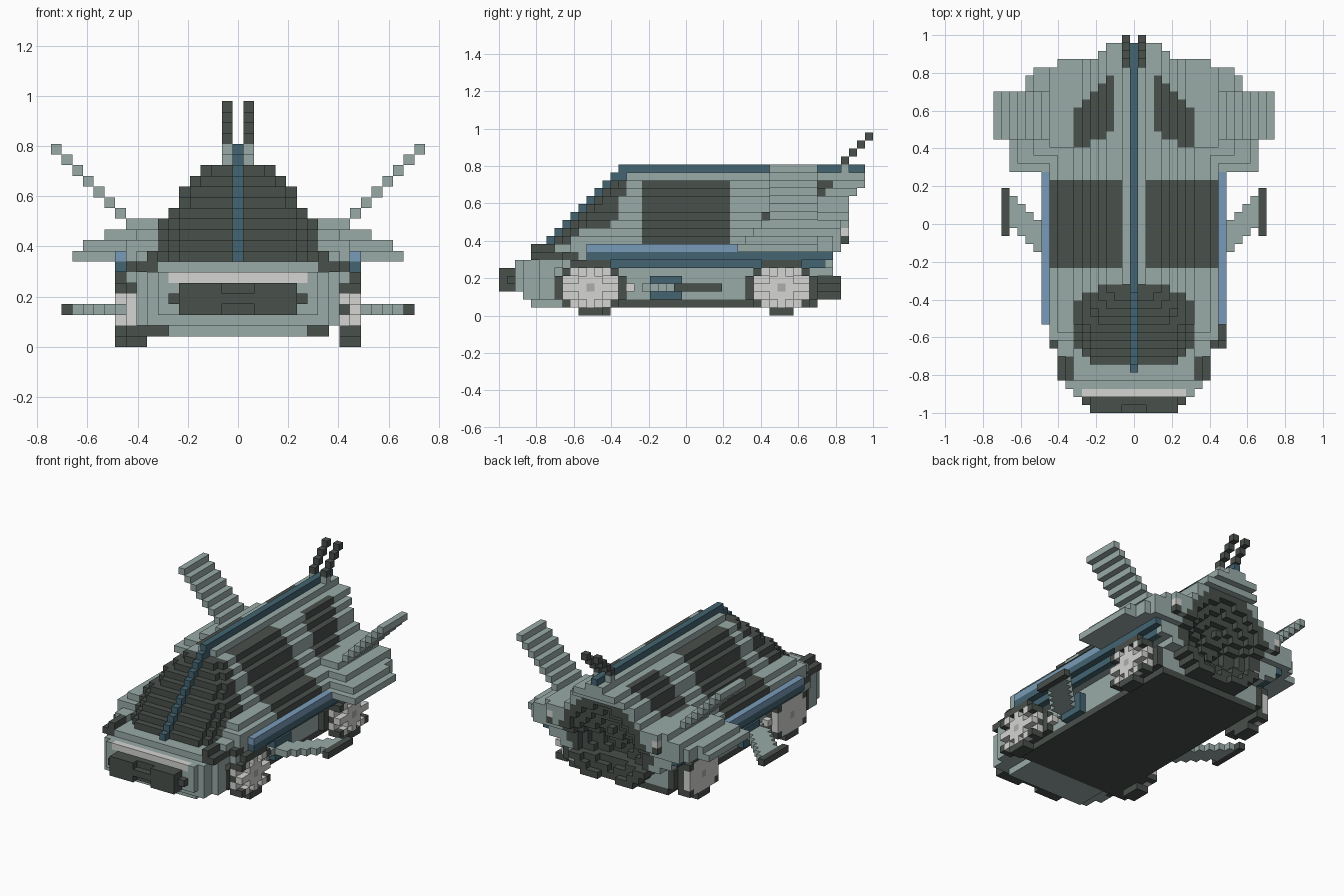
import bpy
import bmesh
from mathutils import Vector

cube = bpy.data.objects.get("Cube")
if cube:
    bpy.data.objects.remove(cube, do_unlink=True)

V = 2 / 47  # block size


def material(name, rgb):
    m = bpy.data.materials.new(name)
    m.use_nodes = True
    m.diffuse_color = (*rgb, 1)
    m.node_tree.nodes["Principled BSDF"].inputs["Base Color"].default_value = (*rgb, 1)
    return m


MATS = [
    material("grey_green", (0.32, 0.41, 0.39)),
    material("dark_grey", (0.066, 0.08, 0.071)),
    material("deep_blue", (0.056, 0.128, 0.165)),
    material("rail_blue", (0.19, 0.33, 0.48)),
    material("light_grey", (0.66, 0.66, 0.65)),
    material("mid_grey", (0.42, 0.42, 0.41)),
]
GREEN, DARK, DEEP, RAIL, LIGHT, MID = range(len(MATS))
cells = {}  # block position -> (part, colour)


def span(a, b):
    return range(a, b + 1)


def put(part, colour, i, j, k):
    """Place one block on both sides of the centre plane."""
    for s in (i, -i):
        cells[s, j, k] = (part, colour)


def box(part, colour, xs, ys, zs):
    for i in span(*xs):
        for j in span(*ys):
            for k in span(*zs):
                put(part, colour, i, j, k)


# Lower hull, nose and floor
box("lower_hull", GREEN, (0, 8), (-19, 16), (2, 4))
box("lower_hull", GREEN, (0, 8), (-19, 18), (5, 5))
box("lower_hull", GREEN, (0, 6), (-19, -15), (1, 1))
box("lower_hull", GREEN, (9, 9), (-18, -17), (2, 6))
box("floor_pan", DARK, (0, 8), (-14, 16), (1, 1))
box("nose", GREEN, (0, 8), (-20, -20), (2, 6))
box("nose", GREEN, (0, 7), (-21, -21), (3, 6))
box("nose_strip", LIGHT, (0, 6), (-21, -21), (6, 6))
box("grille", DARK, (0, 5), (-22, -22), (3, 5))
box("grille", DARK, (6, 6), (-22, -22), (4, 4))
box("grille", DARK, (2, 5), (-23, -23), (3, 5))
box("grille", DARK, (0, 1), (-23, -23), (4, 4))

# Waist deck with rounded front corners, hood and headlights
for i in span(0, 10):
    front = -19 if i < 9 else -18 if i == 9 else -15
    box("waist", GREEN, (i, i), (front, 18), (6, 7))
box("headlight", DARK, (9, 9), (-19, -14), (7, 7))
box("headlight", DARK, (8, 8), (-19, -17), (7, 8))
box("headlight", DARK, (10, 10), (-15, -14), (7, 7))

# Cabin: stepped widths, raked windscreen, side windows, rear quarter windows
WIDTH = {8: 10, 9: 10, 10: 9, 11: 7, 12: 6, 13: 5, 14: 5, 15: 4, 16: 3, 17: 1}
SCREEN_END = {8: -13, 9: -13, 10: -11, 11: -10, 12: -9, 13: -9, 14: -9, 15: -8, 16: -8}
QUARTER = {3: (12, 18), 4: (11, 17), 5: (11, 16), 6: (10, 15), 7: (10, 14)}


def tail_limit(i, k):
    end = 22 if k > 15 else 21 if k == 15 else 20 if k > 8 else 19
    return min(end, 22 if i < 4 else 21 if i < 5 else 20 if i < 10 else 19)


for k, w in WIDTH.items():
    for i in span(0, w):
        front = k - 25 + max(0, i - 5, i - w + 1 if w < 7 else 0)
        if k == 17:
            front = -7
        elif i > 7:
            front = -16 if k == 8 and i < 10 else -14 if k < 10 else -13
        for j in span(front, tail_limit(i, k)):
            part, colour = "cabin", GREEN
            if i <= 7 and k < 17 and j <= SCREEN_END[k]:
                part, colour = "windscreen", DARK
            elif i >= 2 and k >= 9 and abs(j) <= 5:
                part, colour = "side_window", DARK
            elif k > 10 and i in QUARTER and QUARTER[i][0] <= j <= QUARTER[i][1]:
                part, colour = "quarter_window", DARK
            put(part, colour, i, j, k)

# Rear fenders: stepped slabs tapering to the tail
for k, w in ((8, 15), (9, 14), (10, 12), (11, 10)):
    for j in span(k - 1, 20 if k > 8 else 19):
        cap = 15 if j < 17 else 13 if j < 19 else 12 if j < 20 else 9
        box("rear_fender", GREEN, (WIDTH[k] + 1, min(w, cap)), (j, j), (k, k))
put("tail_light", LIGHT, 9, 20, 10)
put("tail_light", DARK, 9, 20, 9)

# Round rear exhaust with concentric recessed rings, framed by the body
for i in span(0, 7):
    for k in span(2, 14):
        r = (i * i + (k - 7.5) ** 2) ** 0.5
        if r < 7.2:
            recess = 0 if r > 5.8 else 1 if r > 4.5 else 2 if r > 3 else 3 if r > 1.6 else 2
            rim = 20 if k > 8 else 19 if k in (2, 3, 4, 8) else 18
            for j in span(15, 22):
                for s in (i, -i):
                    cells.pop((s, j, k), None)
            box("rear_exhaust", DARK, (i, i), (14, rim - recess), (k, k))

# Centre spine running from the hood over the roof
for k in span(8, 18):
    box("spine", DEEP, (0, 0), (k - 26, k - 25), (k, k))
box("spine", DEEP, (0, 0), (-8, 22), (18, 18))
box("antenna_base", GREEN, (1, 1), (20, 20), (18, 18))
for step in range(4):
    put("antenna", DARK, 1, 20 + step, 19 + step)

# Slanted rear wings
for k in span(12, 18):
    box("rear_wing", GREEN, (k - 1, k - 1), (11, 16), (k, k))

# Side rails
box("lower_rail", DEEP, (10, 10), (-10, 17), (6, 6))
box("lower_rail", DEEP, (11, 11), (-12, 18), (7, 7))
box("upper_rail", RAIL, (11, 11), (-12, 6), (8, 8))

# Swept side winglets with end plates, mounts and pipes
box("winglet_mount", DEEP, (9, 9), (-4, -1), (2, 4))
for i, ys in {9: (-5, -3), 10: (-4, -2), 11: (-4, -1), 12: (-3, 0),
              13: (-2, 1), 14: (-1, 2), 15: (0, 3)}.items():
    box("winglet", GREEN, (i, i), ys, (3, 3))
box("winglet_plate", DARK, (16, 16), (-1, 4), (3, 3))
box("side_pipe", LIGHT, (9, 9), (-8, -7), (3, 3))

# Wheels: dark tyre, light hub on the outer face, spokes with sunk gaps between
TYRE = (1, 3, 3, 3, 3, 3, 2)
HUB = (-1, 2, 3, 3, 3, 2, -1)


def wheel(part, inner, outer, c, spoked):
    for k, half in enumerate(TYRE):
        for j in span(-half, half):
            cells[inner, c + j, k] = cells[outer, c + j, k] = (part, DARK)
            if abs(j) <= HUB[k]:
                cells[outer, c + j, k] = (part, LIGHT)
                if spoked and j * (k - 3) and abs(j) != abs(k - 3):
                    del cells[outer, c + j, k]
                    cells[inner, c + j, k] = (part, LIGHT)
    cells[outer, c, 3] = (part, MID)


for c in (-12, 12):
    box("wheel_arch", DARK, (9, 9), (c - 4, c + 4), (2, 4))
wheel("front_wheel_left", 10, 11, -12, True)
wheel("front_wheel_right", -9, -10, -11, False)
wheel("rear_wheel_left", 10, 11, 12, True)
wheel("rear_wheel_right", -10, -11, 12, False)

# Turn each part into a mesh of its exposed block faces
DIRS = [Vector(d) for d in ((1, 0, 0), (-1, 0, 0), (0, 1, 0), (0, -1, 0), (0, 0, 1), (0, 0, -1))]
for part in sorted({p for p, _ in cells.values()}):
    bm = bmesh.new()
    corners = {}
    for cell, (owner, colour) in cells.items():
        if owner != part:
            continue
        centre = Vector(cell)
        for d in DIRS:
            if tuple(int(n) for n in centre + d) in cells:
                continue
            u = Vector((d.y, d.z, d.x))
            w = d.cross(u)
            loop = []
            for a, b in ((-1, -1), (1, -1), (1, 1), (-1, 1)):
                p = centre + (d + u * a + w * b) / 2
                key = tuple(p)
                if key not in corners:
                    corners[key] = bm.verts.new((p + Vector((0, 0, 0.5))) * V)
                loop.append(corners[key])
            bm.faces.new(loop).material_index = colour
    mesh = bpy.data.meshes.new(part)
    bm.to_mesh(mesh)
    bm.free()
    for m in MATS:
        mesh.materials.append(m)
    bpy.context.collection.objects.link(bpy.data.objects.new(part, mesh))
